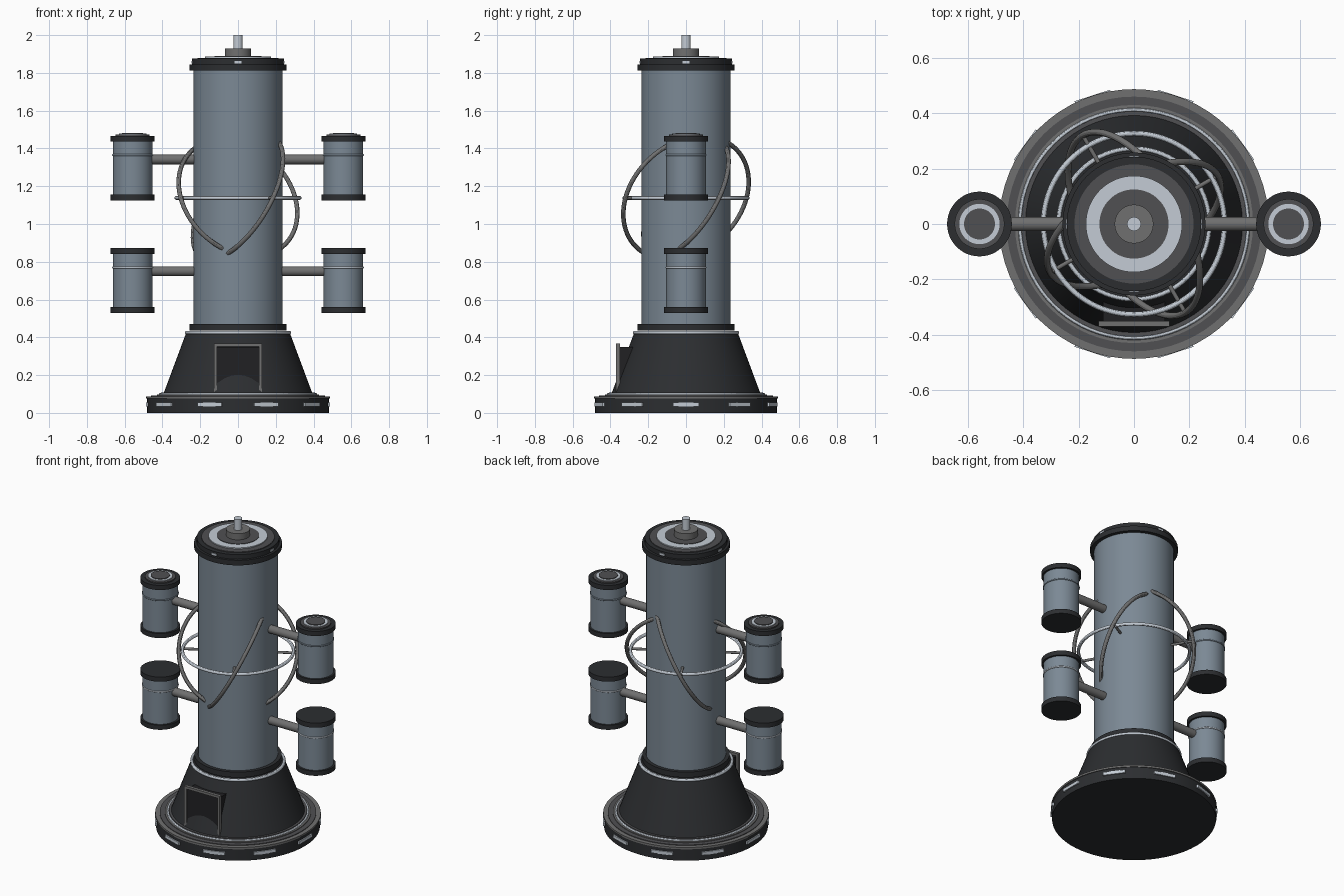
import bpy, math
from math import sin, cos, radians, pi
from mathutils import Matrix, Vector

if "Cube" in bpy.data.objects:
    bpy.data.objects.remove(bpy.data.objects["Cube"])


def material(name, rgb):
    m = bpy.data.materials.new(name)
    m.diffuse_color = (*rgb, 1)
    m.use_nodes = True
    m.node_tree.nodes["Principled BSDF"].inputs["Base Color"].default_value = m.diffuse_color
    return m


STEEL = material("blue_steel", (0.20, 0.25, 0.30))
BLACK = material("black_metal", (0.025, 0.027, 0.03))
VOID = material("dark_recess", (0.015, 0.015, 0.017))
DARK = material("dark_grey", (0.08, 0.08, 0.085))
GREY = material("mid_grey", (0.16, 0.16, 0.16))
LIGHT = material("light_trim", (0.55, 0.60, 0.66))


def finish(name, mat, smooth=True):
    o = bpy.context.object
    o.name = name
    o.data.materials.append(mat)
    if smooth:
        bpy.ops.object.shade_smooth_by_angle(angle=radians(30))
    return o


def cyl(name, mat, r, z0, z1, x=0, r2=None, n=64):
    bpy.ops.mesh.primitive_cone_add(vertices=n, radius1=r, radius2=r if r2 is None else r2,
                                    depth=z1 - z0, location=(x, 0, (z0 + z1) / 2))
    return finish(name, mat)


def rod(name, mat, r, a, b):
    a, b = Vector(a), Vector(b)
    bpy.ops.mesh.primitive_cylinder_add(vertices=24, radius=r, depth=(b - a).length, location=(a + b) / 2)
    bpy.context.object.rotation_euler = (b - a).to_track_quat('Z', 'Y').to_euler()
    return finish(name, mat)


def torus(name, mat, R, r, z, x=0):
    bpy.ops.mesh.primitive_torus_add(major_segments=80, minor_segments=12, major_radius=R,
                                     minor_radius=r, location=(x, 0, z))
    return finish(name, mat)


def box(name, mat, size, loc, rot=0):
    bpy.ops.mesh.primitive_cube_add(size=1, location=loc, rotation=(0, 0, rot))
    bpy.context.object.scale = size
    return finish(name, mat, False)


def ring_plates(name, count, start, radius, width, height, z):
    for i in range(count):
        a = start + 2 * pi * i / count
        box(f"{name}_{i + 1}", LIGHT, (0.014, width, height),
            (radius * cos(a), radius * sin(a), z), a)


# Base disc with stepped rims and light plates
cyl("base_disc", BLACK, 0.482, 0, 0.08)
cyl("base_rim", GREY, 0.487, 0.076, 0.088)
cyl("base_deck", DARK, 0.46, 0.08, 0.092)
cyl("base_step", GREY, 0.43, 0.088, 0.097)
torus("base_trim", LIGHT, 0.412, 0.007, 0.098)
cyl("base_inner_step", DARK, 0.407, 0.09, 0.108)
ring_plates("base_light", 10, pi / 2 * 0, 0.481, 0.135, 0.02, 0.045)

# Conical foot
cyl("foot_cone", BLACK, 0.395, 0.1, 0.43, r2=0.272)
torus("foot_trim", LIGHT, 0.272, 0.009, 0.425)

# Doorway at the front
box("door_recess", VOID, (0.225, 0.12, 0.25), (0, -0.297, 0.223))
for s in (-1, 1):
    box("door_post", GREY, (0.016, 0.02, 0.262), (s * 0.12, -0.36, 0.235))
box("door_lintel", GREY, (0.256, 0.02, 0.016), (0, -0.36, 0.36))

# Main column and collars
cyl("column", STEEL, 0.235, 0.44, 1.83)
cyl("lower_collar", BLACK, 0.257, 0.435, 0.47)
cyl("upper_collar", BLACK, 0.258, 1.812, 1.845)
cyl("cap_collar", BLACK, 0.243, 1.84, 1.875)
cyl("cap_plate", DARK, 0.215, 1.87, 1.88)
cyl("cap_light", LIGHT, 0.174, 1.875, 1.887)
cyl("cap_disc", DARK, 0.125, 1.88, 1.89)
cyl("cap_boss", GREY, 0.07, 1.885, 1.93)
cyl("mast", LIGHT, 0.025, 1.92, 2.0, n=24)
ring_plates("cap_marker", 4, 0, 0.239, 0.035, 0.012, 1.857)

# Level ring with spokes, and two tilted rings that pass through the column
CZ = 1.138
torus("level_ring", LIGHT, 0.327, 0.01, CZ)
for phi, R in ((radians(30), 0.35), (radians(-60), 0.37)):
    ring = torus("tilted_ring", GREY, R, 0.012, CZ)
    ring.rotation_euler = (Matrix.Rotation(phi, 3, 'Z') @ Matrix.Rotation(radians(62), 3, 'X')).to_euler()
    for s in (-1, 1):
        d = Vector((cos(phi), sin(phi), 0)) * s
        up = Vector((0, 0, CZ))
        rod("ring_spoke", GREY, 0.008, up + d * 0.22, up + d * R)

# Side pods on arms, mirrored left and right
for s in (-1, 1):
    x = s * 0.558
    for level, z, arm_z in (("upper", 1.125, 1.342), ("lower", 0.53, 0.75)):
        p = f"{level}_pod"
        rod(p + "_arm", GREY, 0.026, (s * 0.2, 0, arm_z), (s * 0.5, 0, arm_z))
        cyl(p + "_body", STEEL, 0.105, z + 0.02, z + 0.325, x, n=48)
        cyl(p + "_bottom_cap", BLACK, 0.117, z, z + 0.03, x, n=48)
        cyl(p + "_top_cap", BLACK, 0.117, z + 0.312, z + 0.342, x, n=48)
        torus(p + "_band", STEEL if level == "upper" else LIGHT, 0.104, 0.005, z + 0.24, x)
    # Stepped lids on the upper pods
    cyl("pod_lid", DARK, 0.09, 1.46, 1.474, x, n=48)
    cyl("pod_lid_light", LIGHT, 0.073, 1.465, 1.478, x, n=48)
    cyl("pod_lid_disc", DARK, 0.056, 1.47, 1.482, x, n=48)
